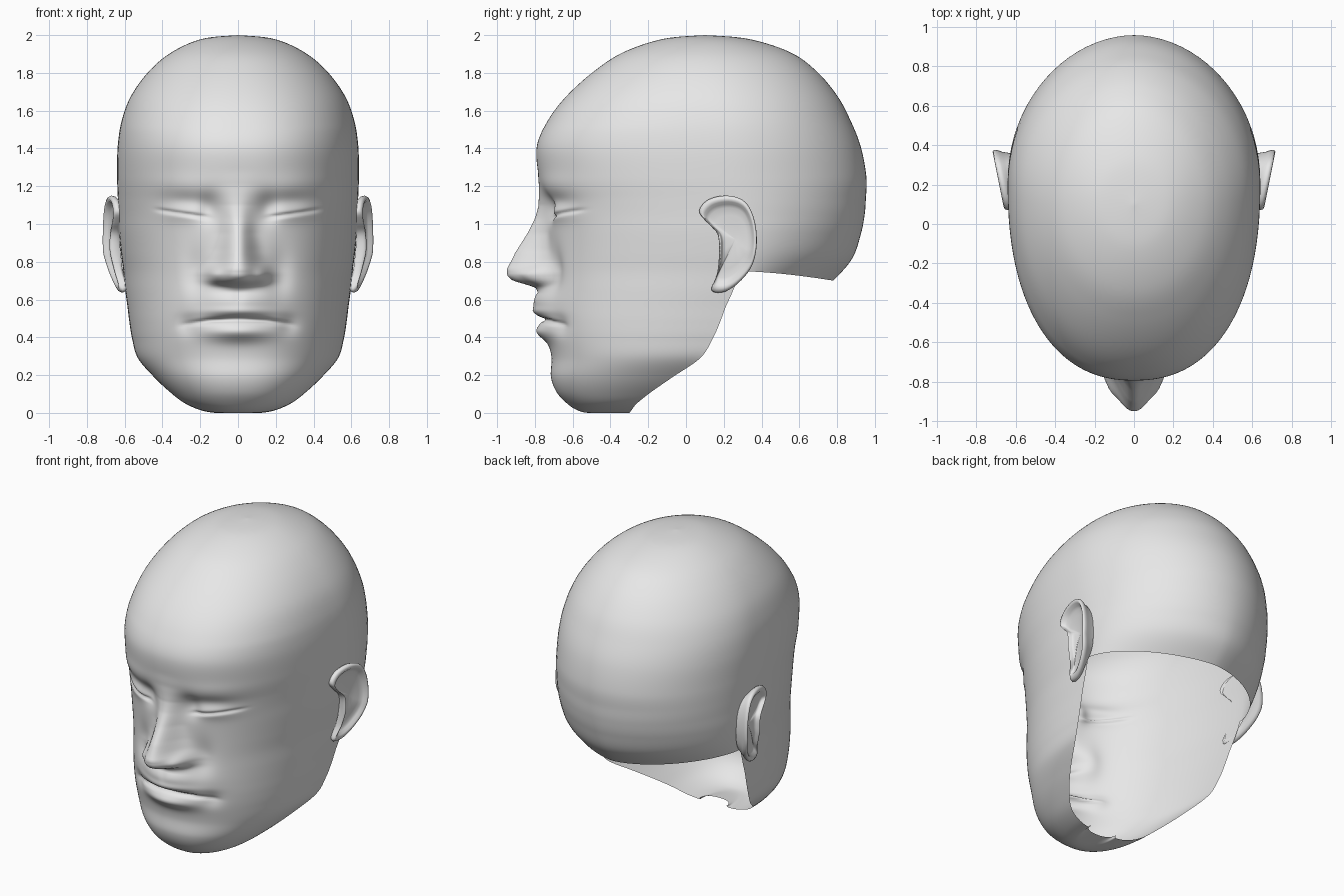
import bpy, bmesh, math
from math import exp, sin, cos, pi

skin = bpy.data.materials.new("plain_grey")
skin.diffuse_color = (0.8, 0.8, 0.8, 1)


def spline(keys, steps, closed=False):
    """Catmull-Rom samples through tuples of any size."""
    n, out = len(keys), []
    pick = (lambda i: keys[i % n]) if closed else (lambda i: keys[min(max(i, 0), n - 1)])
    for i in range(n if closed else n - 1):
        a, b, c, d = (pick(i + k) for k in (-1, 0, 1, 2))
        for s in range(steps):
            t = s / steps
            out.append(tuple(q + 0.5 * t * (r - p + t * (2 * p - 5 * q + 4 * r - w
                       + t * (3 * (q - r) + w - p))) for p, q, r, w in zip(a, b, c, d)))
    return out if closed else out + [keys[-1]]


def lerp(table, z):
    """Piecewise-linear lookup in rising (z, value) pairs."""
    for (a, u), (b, v) in zip(table, table[1:]):
        if a <= z <= b:
            return u + (v - u) * (z - a) / (b - a)
    return table[0][1] if z < table[0][0] else table[-1][1]


def bump(x, z, cx, cz, sx, sz, p=2):
    return exp(-abs((x - cx) / sx) ** p - abs((z - cz) / sz) ** 2)


NOSE = [(0.64, 0), (0.665, 0.03), (0.68, 0.09), (0.70, 0.17), (0.725, 0.205), (0.76, 0.213),
        (0.85, 0.17), (0.95, 0.105), (1.03, 0.06), (1.1, 0.03), (1.2, 0.006), (1.28, 0)]
NOSE_WIDTH = [(0.67, 0.11), (0.70, 0.125), (0.74, 0.128), (0.80, 0.10), (0.86, 0.083),
              (0.95, 0.07), (1.1, 0.07), (1.25, 0.1)]


def relief(x, z):
    """Forward height of the facial features."""
    h = lerp(NOSE, z) * exp(-abs(x / lerp(NOSE_WIDTH, z)) ** 2.3)
    h += 0.035 * bump(x, z, 0.125, 0.73, 0.035, 0.04)             # nostril wings
    h -= 0.025 * bump(x, z, 0.22, 0.74, 0.06, 0.12)               # cheek fold
    h += 0.07 * bump(x, z, 0, 0.59, 0.2, 0.085)                   # muzzle
    h -= 0.006 * bump(x, z, 0, 0.61, 0.03, 0.04)                  # philtrum
    h += 0.022 * bump(x, z, 0, 0.535, 0.18, 0.025)                # upper lip
    h += 0.055 * bump(x, z, 0, 0.43, 0.17, 0.047)                 # lower lip
    mouth = 0.495 - 0.35 * x * x
    h -= 0.028 * bump(x, z, 0, mouth, 0.26, 0.012, 6)             # mouth line
    h -= 0.02 * bump(x, z, 0.27, 0.465, 0.05, 0.05)               # mouth corner
    h -= 0.035 * bump(x, z, 0.155, 1.08, 0.055, 0.07)             # inner eye socket
    h -= 0.018 * bump(x, z, 0.27, 1.12, 0.13, 0.045)              # fold over the lid
    h += 0.012 * bump(x, z, 0.30, 1.055, 0.11, 0.045)             # eyeball
    slit = 1.035 + 0.15 * (x - 0.16)
    h -= 0.016 * bump(x, z, 0.29, slit, 0.135, 0.010, 6)          # closed eye line
    h += 0.008 * bump(x, z, 0.32, 1.21, 0.16, 0.06)               # brow
    return h


# Horizontal sections: height, front y, widest y, back y, half width
SECTIONS = [
    (0.014, -0.36, -0.29, 0, 0.10), (0, -0.50, -0.30, 0, 0.11), (0.012, -0.57, -0.29, 0, 0.19),
    (0.05, -0.63, -0.26, 0, 0.28), (0.11, -0.685, -0.185, 0, 0.36),
    (0.19, -0.715, -0.07, 0, 0.445), (0.29, -0.712, 0.075, 0, 0.53),
    (0.39, -0.73, 0.14, 0, 0.56), (0.48, -0.74, 0.18, 0, 0.575), (0.56, -0.74, 0.21, 0, 0.585),
    (0.65, -0.737, 0.25, 0.65, 0.597),
    (0.75, -0.735, 0.285, 0.78, 0.607), (0.85, -0.733, 0.29, 0.88, 0.62),
    (0.96, -0.735, 0.28, 0.925, 0.63), (1.05, -0.742, 0.265, 0.945, 0.633),
    (1.13, -0.757, 0.25, 0.952, 0.636), (1.25, -0.78, 0.22, 0.955, 0.64),
    (1.41, -0.79, 0.20, 0.925, 0.637), (1.55, -0.73, 0.18, 0.87, 0.615),
    (1.68, -0.63, 0.15, 0.80, 0.565), (1.81, -0.485, 0.13, 0.69, 0.47),
    (1.91, -0.33, 0.12, 0.55, 0.35), (1.98, -0.12, 0.12, 0.33, 0.19), (2.0, 0.1, 0.1, 0.1, 0)]
STEPS, FRONT, BACK = 9, 56, 20
RIM = 11 * STEPS            # row where the open neck ends at the back


def finish(name, bm):
    """Clean up, mirror across x and smooth."""
    bmesh.ops.remove_doubles(bm, verts=bm.verts, dist=0.0004)
    bmesh.ops.recalc_face_normals(bm, faces=bm.faces)
    me = bpy.data.meshes.new(name)
    bm.to_mesh(me)
    bm.free()
    me.materials.append(skin)
    me.polygons.foreach_set("use_smooth", [True] * len(me.polygons))
    ob = bpy.data.objects.new(name, me)
    bpy.context.collection.objects.link(ob)
    mod = ob.modifiers.new("mirror", 'MIRROR')
    mod.merge_threshold = 0.001
    return ob


def grid(bm, rows, wrap=False):
    for a, b in zip(rows, rows[1:]):
        n = len(a)
        for j in range(n if wrap else n - 1):
            k = (j + 1) % n
            bm.faces.new((a[j], a[k], b[k], b[j]))


# Head shell: face and jaw in front, skull behind, open at the neck
bm = bmesh.new()
front, back = [], []
for i, (z, yf, ym, yb, w) in enumerate(spline(SECTIONS, STEPS)):
    row = []
    e = 2 / (2.3 if z < 1.5 else 2.3 - 0.6 * (z - 1.5))
    for j in range(FRONT + 1):
        t = pi / 2 * (j / FRONT) ** 1.3
        x = w * sin(t) ** e
        y = ym - (ym - yf) * max(cos(t), 0) ** e
        if 0.2 < z < 1.45:
            y -= relief(x, z)
        row.append(bm.verts.new((x, y, z)))
    front.append(row)
    if i >= RIM:
        row = []
        low = min(1, max(0, (1.25 - z) / 0.5))
        e = 1.03 + 0.2 * low * low
        for j in range(BACK + 1):
            t = pi / 2 * j / BACK
            drop = 0.05 * sin(t) ** 2 * max(0, 1 - (z - 0.75) / 0.4) ** 1.5
            row.append(bm.verts.new((w * max(cos(t), 0) ** e,
                                     ym + (yb - ym) * sin(t) ** e, z - drop)))
        back.append(row)
grid(bm, front)
grid(bm, back)
finish("head", bm)

# Ears: rings from the root over the rolled rim into the bowl
OUTLINE = [(0.07, 1.07), (0.12, 1.13), (0.22, 1.15), (0.31, 1.12), (0.36, 1.03), (0.375, 0.9),
           (0.35, 0.78), (0.28, 0.69), (0.2, 0.64), (0.135, 0.65), (0.165, 0.74),
           (0.175, 0.86), (0.165, 0.95), (0.11, 1.01)]
RINGS = [(0.86, None), (0.92, -0.03), (0.98, -0.014), (1.0, 0.002), (0.975, 0.014),
         (0.92, 0.018), (0.86, 0.012), (0.80, -0.004), (0.72, -0.014), (0.55, -0.018),
         (0.3, -0.026), (0.02, -0.03)]
bm = bmesh.new()
rows = []
for scale, lift in RINGS:
    row = []
    for y, z in spline(OUTLINE, 5, True):
        y, z = 0.26 + (y - 0.26) * scale, 0.92 + (z - 0.92) * scale
        if lift is None:
            x = 0.626 - 0.1 * max(0, 0.9 - z)
        else:
            x = 0.645 + 0.2 * (y - 0.1) - 0.22 * max(0, 0.85 - z) + lift
        row.append(bm.verts.new((x, y, z)))
    rows.append(row)
grid(bm, rows, True)
bm.faces.new(rows[-1])
finish("ears", bm)
